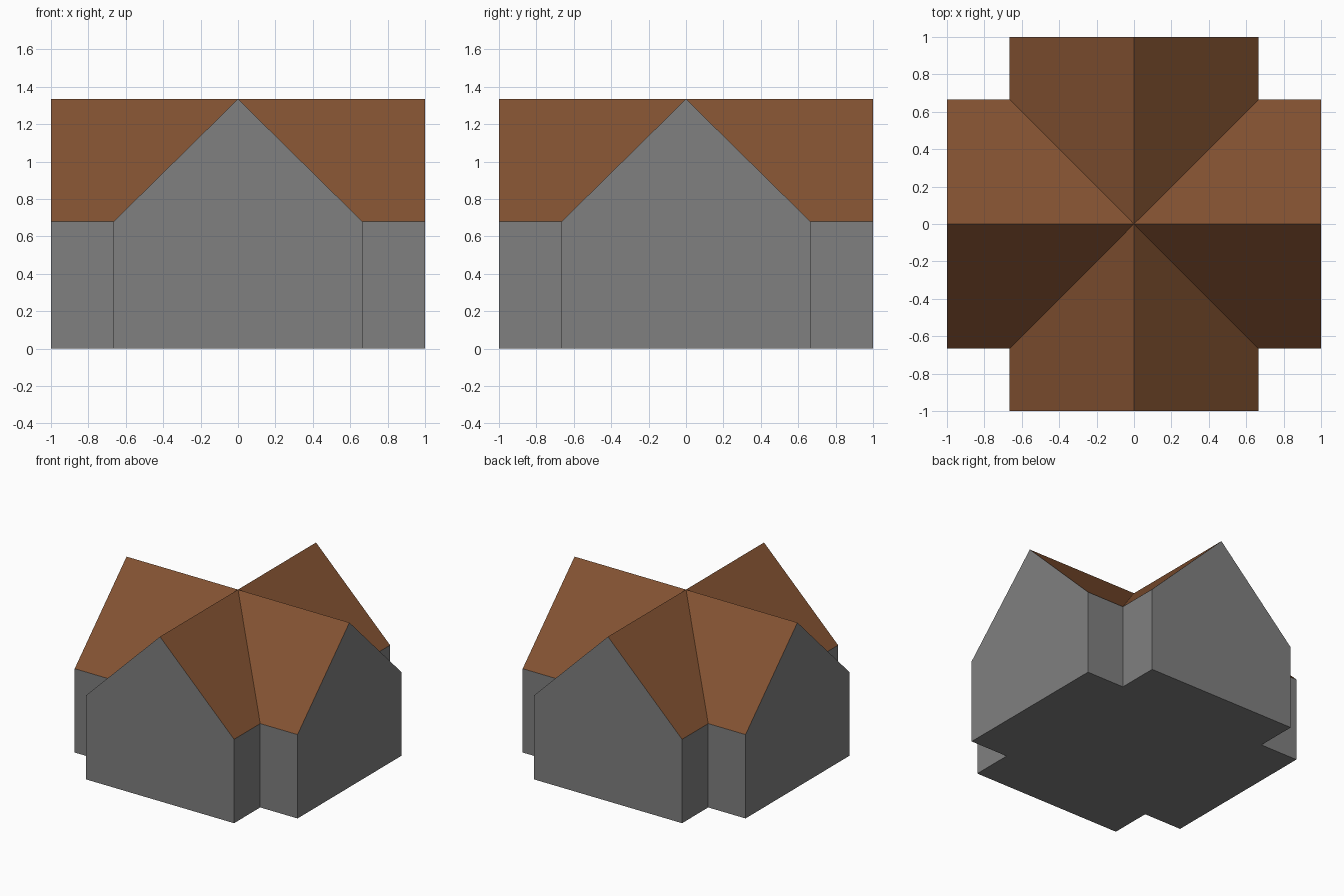
import bpy, bmesh
from mathutils import Matrix

if "Cube" in bpy.data.objects:
    bpy.data.objects.remove(bpy.data.objects["Cube"])

W, EAVE, RIDGE, L = 0.665, 0.68, 1.335, 1.0  # half width, eave, ridge, arm length


def material(name, colour):
    m = bpy.data.materials.new(name)
    m.diffuse_color = (*colour, 1)
    m.use_nodes = True
    m.node_tree.nodes["Principled BSDF"].inputs["Base Color"].default_value = m.diffuse_color
    return m


def cross_part(name, mat, faces):
    """Repeat one wing's faces four times around the centre and weld them."""
    bm = bmesh.new()
    for i in range(4):
        turn = Matrix.Rotation(i * 1.5707963268, 4, 'Z')
        for pts in faces:
            bm.faces.new([bm.verts.new(turn @ bm.verts.new(p).co) for p in pts])
    bmesh.ops.delete(bm, geom=[v for v in bm.verts if not v.link_faces], context='VERTS')
    bmesh.ops.remove_doubles(bm, verts=bm.verts, dist=1e-4)
    me = bpy.data.meshes.new(name)
    bm.to_mesh(me)
    bm.free()
    me.materials.append(mat)
    ob = bpy.data.objects.new(name, me)
    bpy.context.collection.objects.link(ob)


grey = material("wall grey", (0.216, 0.216, 0.216))
brown = material("roof brown", (0.227, 0.084, 0.031))

# Walls: gable end, two short side walls and floor section of one wing
gable = [(-W, -L, 0), (W, -L, 0), (W, -L, EAVE), (0, -L, RIDGE), (-W, -L, EAVE)]
right_wall = [(W, -L, 0), (W, -W, 0), (W, -W, EAVE), (W, -L, EAVE)]
left_wall = [(-x, y, z) for x, y, z in reversed(right_wall)]
floor = [(0, 0, 0), (W, -W, 0), (W, -L, 0), (-W, -L, 0), (-W, -W, 0)]
cross_part("walls", grey, [gable, right_wall, left_wall, floor])

# Roof: two slopes per wing, meeting the neighbouring wings in valleys
right_slope = [(W, -L, EAVE), (W, -W, EAVE), (0, 0, RIDGE), (0, -L, RIDGE)]
left_slope = [(-x, y, z) for x, y, z in reversed(right_slope)]
cross_part("roof", brown, [right_slope, left_slope])
